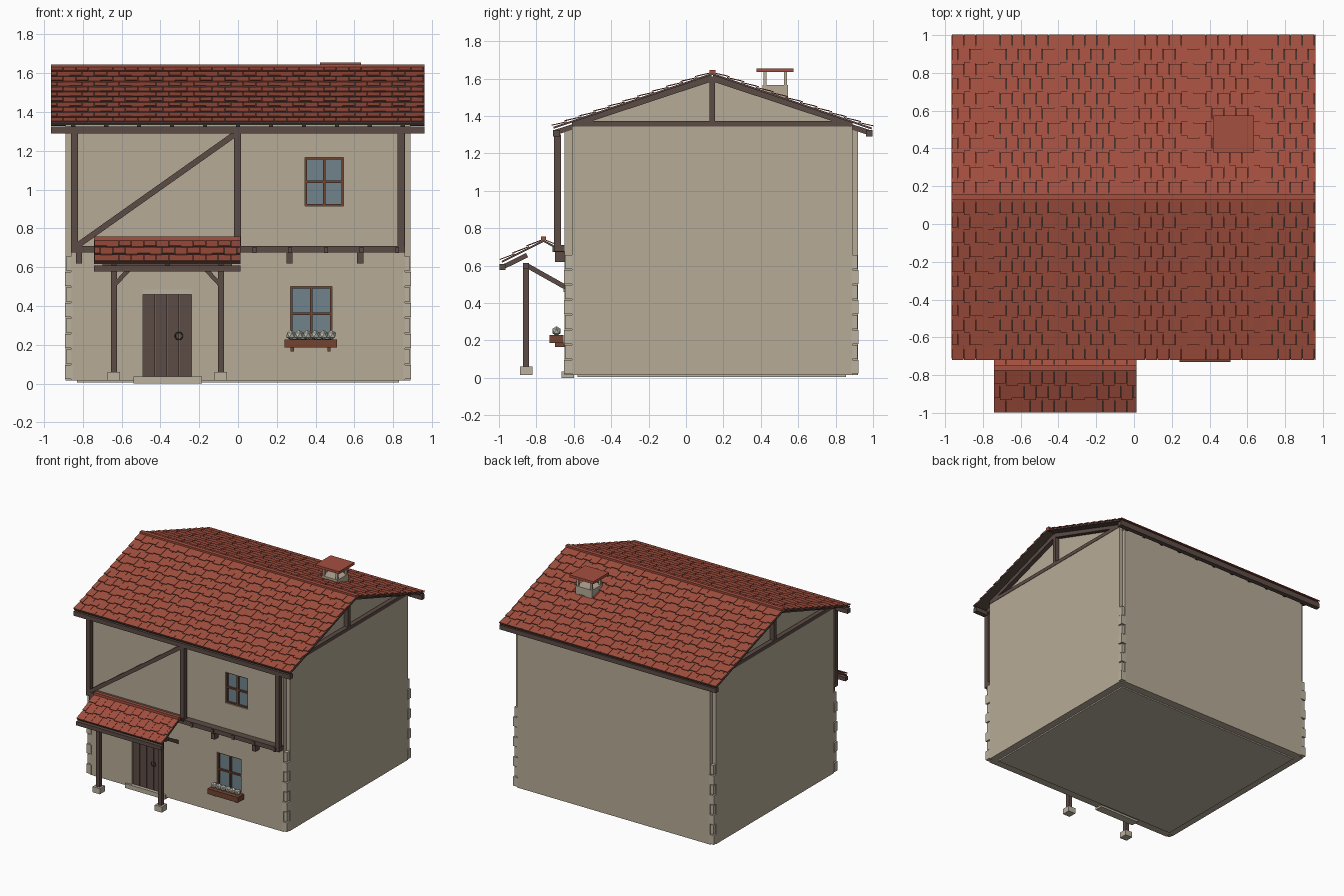
import bpy
import bmesh
import math
from mathutils import Matrix, Vector

default = bpy.data.objects.get("Cube")
if default:
    bpy.data.objects.remove(default, do_unlink=True)


def material(name, r, g, b):
    mat = bpy.data.materials.new(name)
    mat.use_nodes = True
    mat.diffuse_color = (r, g, b, 1)
    shader = mat.node_tree.nodes["Principled BSDF"]
    shader.inputs["Base Color"].default_value = (r, g, b, 1)
    shader.inputs["Roughness"].default_value = 0.9
    return mat


plaster = material("plaster", 0.47, 0.41, 0.31)
stone = material("pale stone", 0.5, 0.45, 0.35)
tile_red = material("tile red", 0.37, 0.08, 0.05)
timber = material("dark timber", 0.107, 0.072, 0.06)
brown = material("window brown", 0.17, 0.06, 0.032)
glass = material("grey blue glass", 0.16, 0.23, 0.26)
petal = material("pale petal", 0.5, 0.5, 0.42)
iron = material("dark iron", 0.04, 0.03, 0.03)


def finish(name, bm, mat):
    bmesh.ops.recalc_face_normals(bm, faces=bm.faces)
    mesh = bpy.data.meshes.new(name)
    bm.to_mesh(mesh)
    bm.free()
    mesh.materials.append(mat)
    obj = bpy.data.objects.new(name, mesh)
    bpy.context.collection.objects.link(obj)
    return obj


def add_box(bm, x, y, z):
    """Box from three (low, high) ranges."""
    spans = [(min(s), max(s)) for s in (x, y, z)]
    centre = Vector([(a + b) / 2 for a, b in spans])
    size = Vector([b - a for a, b in spans])
    bmesh.ops.create_cube(bm, size=1, matrix=Matrix.LocRotScale(centre, None, size))


def boxes(name, mat, *parts):
    bm = bmesh.new()
    for part in parts:
        add_box(bm, *part)
    return finish(name, bm, mat)


def beams(name, mat, pairs, width, depth):
    """Square timbers running between pairs of points."""
    bm = bmesh.new()
    for start, end in pairs:
        start, end = Vector(start), Vector(end)
        run = end - start
        bmesh.ops.create_cube(bm, size=1, matrix=Matrix.LocRotScale(
            (start + end) / 2, run.to_track_quat('Z', 'Y'), Vector((width, depth, run.length))))
    return finish(name, bm, mat)


def around(c, half):
    return (c - half, c + half)


def tiled_slope(name, xs, top, low, rows, width):
    """Overlapping rows of flat tiles on a thin timber deck."""
    top, low = Vector((0, *top)), Vector((0, *low))
    down = (low - top).normalized()
    up = Vector((0, -down.z, down.y))
    if up.z < 0:
        up = -up
    pitch = (low - top).length / rows
    deck = bmesh.new()
    tiles = bmesh.new()

    def slab(bm, x0, x1, s0, s1, h0, h1, thick):
        verts = [bm.verts.new(top + down * s + up * (h + t) + Vector((x, 0, 0)))
                 for t in (0, thick) for x, s, h in
                 ((x0, s0, h0), (x1, s0, h0), (x1, s1, h1), (x0, s1, h1))]
        for f in ((0, 1, 2, 3), (4, 5, 6, 7)):
            bm.faces.new([verts[i] for i in f])
        for i in range(4):
            j = (i + 1) % 4
            bm.faces.new([verts[k] for k in (i, j, j + 4, i + 4)])

    slab(deck, *xs, 0, pitch * rows - 0.005, -0.012, -0.012, 0.01)
    for row in range(rows):
        x, col = xs[0] - (row % 2) * width / 2, 0
        while x < xs[1] - 0.003:
            jog = 0.012 if col % 2 and row < rows - 1 else 0
            x0, x1 = max(x, xs[0]) + 0.001, min(x + width, xs[1]) - 0.001
            slab(tiles, x0, x1, row * pitch, (row + 1) * pitch + jog, -0.002, 0.007, 0.005)
            x, col = x + width, col + 1
    finish(name + "_deck", deck, timber)
    finish(name + "_tiles", tiles, tile_red)


# House body: crossed blocks leave a notch at every corner
boxes("side_walls", plaster, ((-0.89, 0.89), (-0.61, 0.89), (0.015, 1.345)))
lower = boxes("lower_walls", plaster, ((-0.86, 0.86), (-0.65, 0.92), (0.015, 0.66)))
upper = boxes("upper_walls", plaster, ((-0.86, 0.86), (-0.65, 0.92), (0.66, 1.335)))
boxes("base_plate", stone, ((-0.83, 0.83), (-0.58, 0.855), (0.005, 0.016)))

# Recessed openings in the front wall
door_x, door_z = (-0.49, -0.24), (0.035, 0.46)
windows = {"upper_window": ((0.345, 0.545), (0.915, 1.165)),
           "lower_window": ((0.27, 0.485), (0.22, 0.5))}
openings = [(lower, door_x, door_z), (lower, *windows["lower_window"]),
            (upper, *windows["upper_window"])]
for wall, x, z in openings:
    cutter = boxes("opening_cutter", plaster, (x, (-0.7, -0.612), z))
    cutter.hide_render = True
    mod = wall.modifiers.new("opening", 'BOOLEAN')
    mod.object = cutter
    mod.solver = 'EXACT'
    bpy.context.view_layer.objects.active = wall
    bpy.ops.object.modifier_apply(modifier=mod.name)
    bpy.data.objects.remove(cutter, do_unlink=True)

# Windows: pane, surround and crossing bars
for name, (x, z) in windows.items():
    boxes(name + "_glass", glass, (x, (-0.628, -0.612), z))
    mid_x, mid_z, t = sum(x) / 2, sum(z) / 2, 0.01
    bar_y = (-0.642, -0.62)
    boxes(name + "_frame", brown,
          ((x[0], x[0] + t), bar_y, z), ((x[1] - t, x[1]), bar_y, z),
          (x, bar_y, (z[0], z[0] + t)), (x, bar_y, (z[1] - t, z[1])),
          (around(mid_x, t * 0.7), bar_y, z), (x, bar_y, around(mid_z, t * 0.6)))

# Door of four planks, lintel, step and ring handle
plank = (door_x[1] - door_x[0]) / 4
boxes("door_planks", timber, *[
    ((door_x[0] + i * plank + 0.001, door_x[0] + (i + 1) * plank - 0.001), (-0.638, -0.612), door_z)
    for i in range(4)])
boxes("door_lintel", stone, (door_x, (-0.656, -0.62), (0.46, 0.485)))
boxes("door_header", plaster, ((-0.545, -0.18), (-0.653, -0.64), (0.485, 0.535)))
boxes("door_step", stone, ((-0.54, -0.185), (-0.665, -0.6), (0, 0.035)))
bpy.ops.mesh.primitive_torus_add(major_radius=0.019, minor_radius=0.003, major_segments=16,
                                 minor_segments=6, location=(-0.305, -0.641, 0.245),
                                 rotation=(math.pi / 2, 0, 0))
ring = bpy.context.object
ring.name = "door_ring"
ring.data.materials.append(iron)

# Flower box
boxes("flower_box", brown, ((0.24, 0.51), (-0.73, -0.655), (0.185, 0.228)),
      *[(around(x, 0.008), (-0.7, -0.65), (0.165, 0.19)) for x in (0.28, 0.47)])
bm = bmesh.new()
for i in range(6):
    spot = Vector((0.272 + i * 0.042, -0.692, 0.25))
    bmesh.ops.create_icosphere(bm, subdivisions=1, radius=0.026, matrix=Matrix.Translation(spot))
finish("flowers", bm, petal)

# Corner stones up to the storey line, alternating in size
bm = bmesh.new()
for sx in (-1, 1):
    for outer, inner in ((-0.652, -0.61), (0.922, 0.885)):
        for i in range(8):
            z, step = 0.022 + i * 0.08, 0.006 * (i % 2)
            add_box(bm, (sx * 0.85, sx * (0.893 - step)),
                    (inner, outer + math.copysign(step, inner) * -1), (z, z + 0.074))
finish("corner_stones", bm, stone)

# Timber framing on the upper front
post_y = (-0.706, -0.668)
boxes("front_posts", timber, *[(around(x, 0.018), post_y, (0.68, 1.3)) for x in (-0.842, -0.003, 0.84)])
boxes("storey_beam", timber, ((-0.86, 0.86), (-0.706, -0.645), (0.675, 0.71)))
boxes("joist_ends", timber, *[(around(0.085 + i * 0.184, 0.01), (-0.714, -0.65), (0.672, 0.705))
                              for i in range(5)])
boxes("corbels", timber, *[(around(x, 0.016), (-0.7, -0.645), (0.62, 0.68))
                           for x in (-0.82, 0.265, 0.63)])
beams("diagonal_brace", timber, [((-0.83, -0.687, 0.71), (-0.01, -0.687, 1.29))], 0.03, 0.03)

# Gable wall and trusses
bm = bmesh.new()
ends = [[bm.verts.new((x, y, z)) for y, z in ((-0.61, 1.34), (0.89, 1.34), (0.14, 1.605))]
        for x in (-0.85, 0.85)]
for end in ends:
    bm.faces.new(end)
for i in range(3):
    j = (i + 1) % 3
    bm.faces.new((ends[0][i], ends[0][j], ends[1][j], ends[1][i]))
finish("gable_walls", bm, plaster)
for side, sx in (("left", 1), ("right", -1)):
    x = sx * 0.875
    boxes(side + "_truss_tie", timber, (around(x, 0.018), (-0.61, 0.89), (1.343, 1.372)))
    boxes(side + "_truss_post", timber, (around(x, 0.018), around(0.14, 0.014), (1.37, 1.61)))
    beams(side + "_truss_rafters", timber,
          [((x, 0.14, 1.603), (x, y, 1.357)) for y in (-0.605, 0.885)], 0.036, 0.034)

# Main roof
ridge, roof_x = (0.14, 1.632), (-0.965, 0.962)
tiled_slope("front_roof", roof_x, ridge, (-0.715, 1.342), 11, 0.064)
tiled_slope("back_roof", roof_x, ridge, (1, 1.338), 11, 0.064)
boxes("ridge_cap", tile_red, (roof_x, around(0.142, 0.016), (1.625, 1.646)))
boxes("eave_beams", timber, (roof_x, (-0.712, -0.675), (1.29, 1.325)),
      (roof_x, (0.962, 0.998), (1.29, 1.325)))
tails = []
for i in range(11):
    x = -0.85 + i * 0.17
    tails += [((x, -0.55, 1.36), (x, -0.705, 1.31)), ((x, 0.83, 1.36), (x, 0.99, 1.308))]
beams("rafter_tails", timber, tails, 0.022, 0.028)

# Chimney with raised cap
boxes("chimney_stack", plaster, ((0.455, 0.6), (0.41, 0.545), (1.4, 1.565)))
boxes("chimney_legs", stone, *[(around(x, 0.008), around(y, 0.008), (1.56, 1.64))
                               for x in (0.468, 0.587) for y in (0.422, 0.532)])
boxes("chimney_cap", tile_red, ((0.422, 0.634), (0.377, 0.575), (1.635, 1.655)))

# Porch roof
porch_x, porch_ridge = (-0.742, 0.014), (-0.762, 0.74)
tiled_slope("porch_front_roof", porch_x, porch_ridge, (-0.992, 0.624), 3, 0.064)
tiled_slope("porch_back_roof", porch_x, porch_ridge, (-0.69, 0.702), 1, 0.064)
boxes("porch_ridge_cap", tile_red, (porch_x, around(-0.762, 0.014), (0.734, 0.757)))
boxes("porch_eave_beam", timber, (porch_x, (-0.998, -0.965), (0.577, 0.608)))

# Porch posts, feet, braces and rafters
posts = (-0.64, -0.088)
boxes("porch_posts", timber, *[(around(x, 0.016), around(-0.855, 0.016), (0.05, 0.61)) for x in posts])
boxes("porch_feet", stone, *[(around(x, 0.032), around(-0.855, 0.033), (0.015, 0.06)) for x in posts])
beams("porch_wall_braces", timber, [((x, -0.85, 0.6), (x, -0.645, 0.485)) for x in posts], 0.026, 0.026)
beams("porch_side_braces", timber, [((x, -0.855, 0.505), (x + d, -0.855, 0.585))
                                    for x, d in zip(posts, (0.075, -0.075))], 0.022, 0.022)
boxes("porch_plate", timber, ((-0.7, -0.03), around(-0.855, 0.016), (0.585, 0.615)))
beams("porch_rafters", timber, [((x, -0.98, 0.592), (x, -0.85, 0.656))
                                for x in (*posts, sum(posts) / 2)], 0.025, 0.025)
